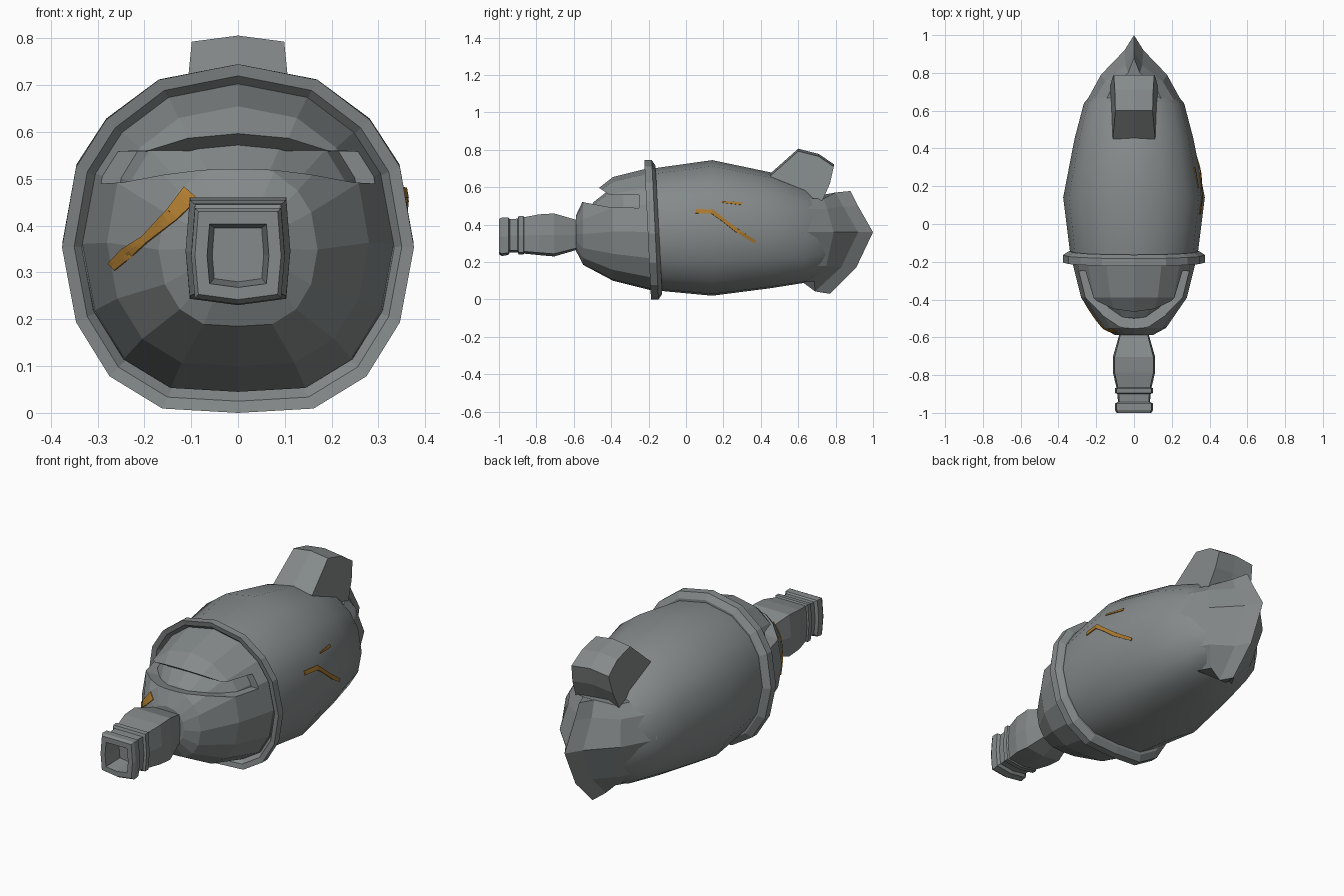
import bpy, bmesh
from mathutils import Vector
from mathutils.bvhtree import BVHTree

if "Cube" in bpy.data.objects:
    bpy.data.objects.remove(bpy.data.objects["Cube"])


def material(name, rgb):
    m = bpy.data.materials.new(name)
    m.diffuse_color = (*rgb, 1)
    m.use_nodes = True
    m.node_tree.nodes["Principled BSDF"].inputs["Base Color"].default_value = m.diffuse_color
    return m


GREY = material("weathered grey", (0.235, 0.255, 0.255))
ORANGE = material("orange rust", (0.42, 0.20, 0.03))

HALF = [(0, 1), (.45, .91), (.75, .68), (.92, .41), (1, -.05),
        (.92, -.48), (.73, -.79), (.43, -.975), (0, -1)]
ROUND = HALF + [(-x, z) for x, z in HALF[-2:0:-1]]
SQUARE = [(-.92, 1), (0, 1), (.92, 1), (1, 0), (.92, -.88), (0, -1), (-.92, -.88), (-1, 0)]


def section(shape, y, rx, lo, hi, lean=0):
    c, h = (lo + hi) / 2, (hi - lo) / 2
    return [(x * rx, y - lean * z, c + z * h) for x, z in shape]


def loft(name, rings, caps=True, mat=GREY, closed=True, smooth=None):
    bm = bmesh.new()
    vs = [[bm.verts.new(p) for p in r] for r in rings]
    n = len(vs[0])
    for a, b in zip(vs, vs[1:]):
        for i in range(n if closed else n - 1):
            j = (i + 1) % n
            bm.faces.new((a[i], a[j], b[j], b[i]))
    if caps:
        bm.faces.new(vs[0])
        bm.faces.new(vs[-1])
    bmesh.ops.recalc_face_normals(bm, faces=bm.faces)
    me = bpy.data.meshes.new(name)
    bm.to_mesh(me)
    bm.free()
    me.materials.append(mat)
    ob = bpy.data.objects.new(name, me)
    bpy.context.collection.objects.link(ob)
    if smooth:
        bpy.ops.object.select_all(action='DESELECT')
        ob.select_set(True)
        bpy.context.view_layer.objects.active = ob
        bpy.ops.object.shade_smooth_by_angle(angle=smooth)
    return ob


# main rear shell
body = loft("rear_shell", [section(ROUND, *r) for r in (
    (-.18, .335, .05, .70), (.14, .375, .02, .745), (.45, .315, .06, .68),
    (.64, .265, .09, .605), (.75, .17, .14, .53))], smooth=0.5)

# collar band between the shell and the front dome
loft("collar_band", [section(ROUND, *r, .018) for r in (
    (-.165, .32, .05, .69), (-.20, .35, .025, .72), (-.205, .376, .0, .745),
    (-.165, .376, .0, .745), (-.145, .345, .03, .715), (-.145, .31, .06, .68))])

# front dome with an inner core that shows through the slot
DOME = ((-.17, .335, .045, .71), (-.39, .28, .10, .655),
        (-.55, .17, .185, .53), (-.588, .10, .26, .45))
dome = loft("front_dome", [section(ROUND, *r) for r in DOME])
loft("slot_core", [section(ROUND, y + .055, rx - .03, lo + .03, hi - .01)
                   for y, rx, lo, hi in DOME])

# slot cutter
SLOT = [(-.7, .535), (-.56, .522), (-.40, .492), (-.25, .49),
        (-.25, .558), (-.41, .56), (-.47, .60), (-.7, .66)]
cutter = loft("slot_cutter", [[(x, y, z) for y, z in SLOT] for x in (-.3, .3)])
cutter.hide_render = True
cutter.hide_viewport = True
cut = dome.modifiers.new("slot", 'BOOLEAN')
cut.operation = 'DIFFERENCE'
cut.solver = 'EXACT'
cut.object = cutter

# stepped square snout with a hollow mouth
loft("snout", [section(SQUARE, *r) for r in (
    (-.54, .075, .27, .42), (-.585, .078, .265, .425), (-.705, .112, .23, .46),
    (-.785, .112, .237, .455), (-.865, .093, .245, .44), (-.87, .10, .24, .447),
    (-.895, .10, .24, .445), (-.90, .088, .252, .432), (-.942, .085, .252, .43),
    (-.95, .10, .238, .437), (-.985, .10, .232, .438), (-1, .092, .242, .43),
    (-1, .066, .268, .403), (-.90, .055, .28, .395))])

# filler stub on the back
STUB = [(.45, .66), (.60, .793), (.71, .765), (.79, .71), (.77, .62), (.73, .53), (.55, .53)]


def stub_side(s):
    return [(s * (.118 - .1 * (z - .6)), y, z + (0 if s else .013)) for y, z in STUB]


loft("filler_stub", [stub_side(s) for s in (-1, 0, 1)])

# prow-like tail wrapped round the rear: keel y, keel z, side z, width factor
rings = []
for ky, kz, sz, f in ((.77, .03, .095, .42), (.91, .17, .18, .78), (1.0, .36, .36, 1),
                      (.92, .50, .485, .87), (.88, .58, .54, .62)):
    d = ky - 1
    right = [(.05 * f, ky - .08, kz * .8 + sz * .2),
             (.175 * f, .79 + d * .45, sz), (.268 * f, .62, sz)]
    left = [(-x, y, z) for x, y, z in right[::-1]]
    rings.append([(0, ky, kz)] + right + left)
loft("tail_prow", rings)


# rust streaks laid onto the surface as thin plates
def streak(name, target, path, axis, sign):
    me = target.data
    tree = BVHTree.FromPolygons([v.co for v in me.vertices],
                                [p.vertices for p in me.polygons])
    ray = Vector((0, 0, 0))
    ray[axis] = -sign
    rows = []
    for (u0, z0, w0), (u1, z1, w1) in zip(path, path[1:]):
        for k in range(6):
            t = k / 5
            u, z, w = u0 + (u1 - u0) * t, z0 + (z1 - z0) * t, w0 + (w1 - w0) * t
            side = Vector((z0 - z1, u1 - u0)).normalized() * w / 2
            row = []
            for s in (-1, 0, 1):
                p = Vector((0, 0, z + s * side.y))
                p[1 - axis] = u + s * side.x
                p[axis] = 2 * sign
                hit, normal, _, _ = tree.ray_cast(p, ray)
                if hit:
                    row.append(hit - ray * .005)
            if len(row) == 3:
                rows.append(row)
    ob = loft(name, rows, caps=False, mat=ORANGE, closed=False)
    solid = ob.modifiers.new("plate", 'SOLIDIFY')
    solid.thickness = .004
    solid.offset = 0


streak("side_rust_streak", body, [(.05, .472, .022), (.14, .47, .022), (.20, .425, .018),
                                  (.27, .37, .02), (.37, .307, .016)], 0, 1)
streak("small_rust_streak", body, [(.19, .522, .008), (.30, .512, .014)], 0, 1)
streak("front_rust_streak", dome, [(-.10, .47, .04), (-.14, .425, .03), (-.20, .37, .016),
                                   (-.24, .34, .026), (-.27, .312, .02)], 1, -1)
